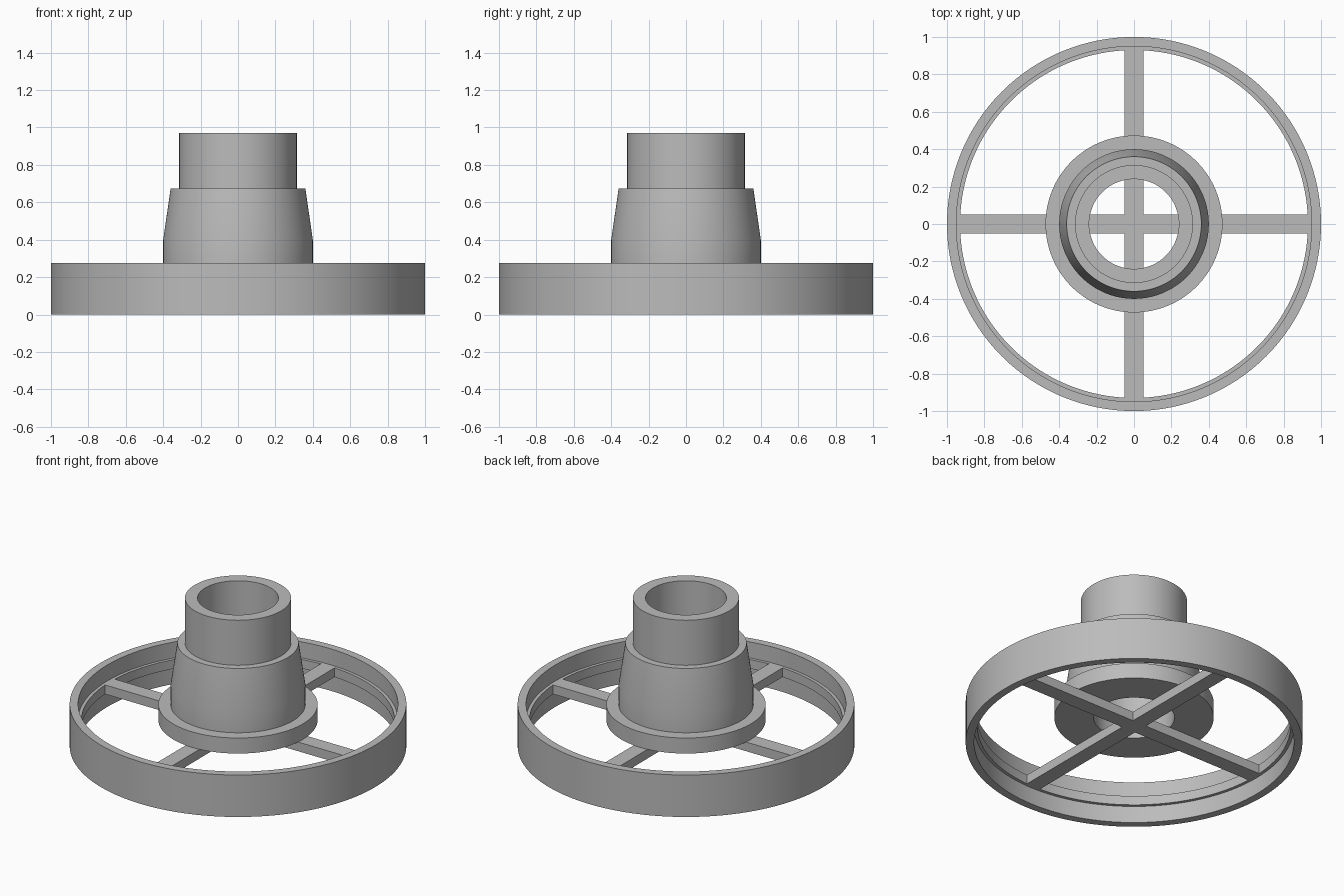
import bpy
import bmesh
import math
from mathutils import Matrix, Vector

cube = bpy.data.objects.get("Cube")
if cube:
    bpy.data.objects.remove(cube, do_unlink=True)

SEGMENTS = 128

grey = bpy.data.materials.new("plain_grey")
grey.use_nodes = True
colour = (0.5, 0.5, 0.5, 1)
grey.diffuse_color = colour
grey.node_tree.nodes["Principled BSDF"].inputs["Base Color"].default_value = colour


def finish(bm, name, smooth):
    bmesh.ops.recalc_face_normals(bm, faces=bm.faces)
    mesh = bpy.data.meshes.new(name)
    bm.to_mesh(mesh)
    bm.free()
    mesh.materials.append(grey)
    obj = bpy.data.objects.new(name, mesh)
    bpy.context.collection.objects.link(obj)
    if smooth:
        bpy.ops.object.select_all(action="DESELECT")
        obj.select_set(True)
        bpy.context.view_layer.objects.active = obj
        bpy.ops.object.shade_smooth_by_angle(angle=math.radians(30))
    return obj


def lathe(name, profile):
    """Revolve a closed (radius, height) profile around z."""
    bm = bmesh.new()
    verts = [bm.verts.new((r, 0, z)) for r, z in profile]
    edges = [bm.edges.new((v, verts[i - 1])) for i, v in enumerate(verts)]
    bmesh.ops.spin(bm, geom=verts + edges, cent=(0, 0, 0), axis=(0, 0, 1),
                   angle=math.tau, steps=SEGMENTS, use_merge=True)
    bmesh.ops.remove_doubles(bm, verts=bm.verts, dist=1e-5)
    return finish(bm, name, True)


LOW, MID, RIM_TOP = 0.11, 0.17, 0.275

# Outer rim with a raised band inside that carries the spokes
lathe("outer_rim", [(1, 0), (1, RIM_TOP), (0.95, RIM_TOP), (0.95, MID),
                    (0.93, MID), (0.93, LOW), (0.95, LOW), (0.95, 0)])

# Flanged hub: disc, tapered collar and upper tube around one bore
lathe("flanged_hub", [(0.24, MID), (0.473, MID), (0.473, 0.272), (0.4, 0.272),
                      (0.4, 0.4), (0.36, 0.675), (0.315, 0.675),
                      (0.315, 0.97), (0.24, 0.97)])

# Cross of four spokes, one arm outline repeated each quarter turn
bm = bmesh.new()
reach, half = 0.94, 0.05
outline = []
for quarter in range(4):
    turn = Matrix.Rotation(quarter * math.pi / 2, 3, "Z")
    for x, y in ((reach, -half), (reach, half), (half, half)):
        outline.append(bm.verts.new(turn @ Vector((x, y, LOW))))
face = bm.faces.new(outline)
extruded = bmesh.ops.extrude_face_region(bm, geom=[face], use_keep_orig=True)
top = [v for v in extruded["geom"] if isinstance(v, bmesh.types.BMVert)]
bmesh.ops.translate(bm, verts=top, vec=(0, 0, MID - LOW))
finish(bm, "cross_spokes", False)
